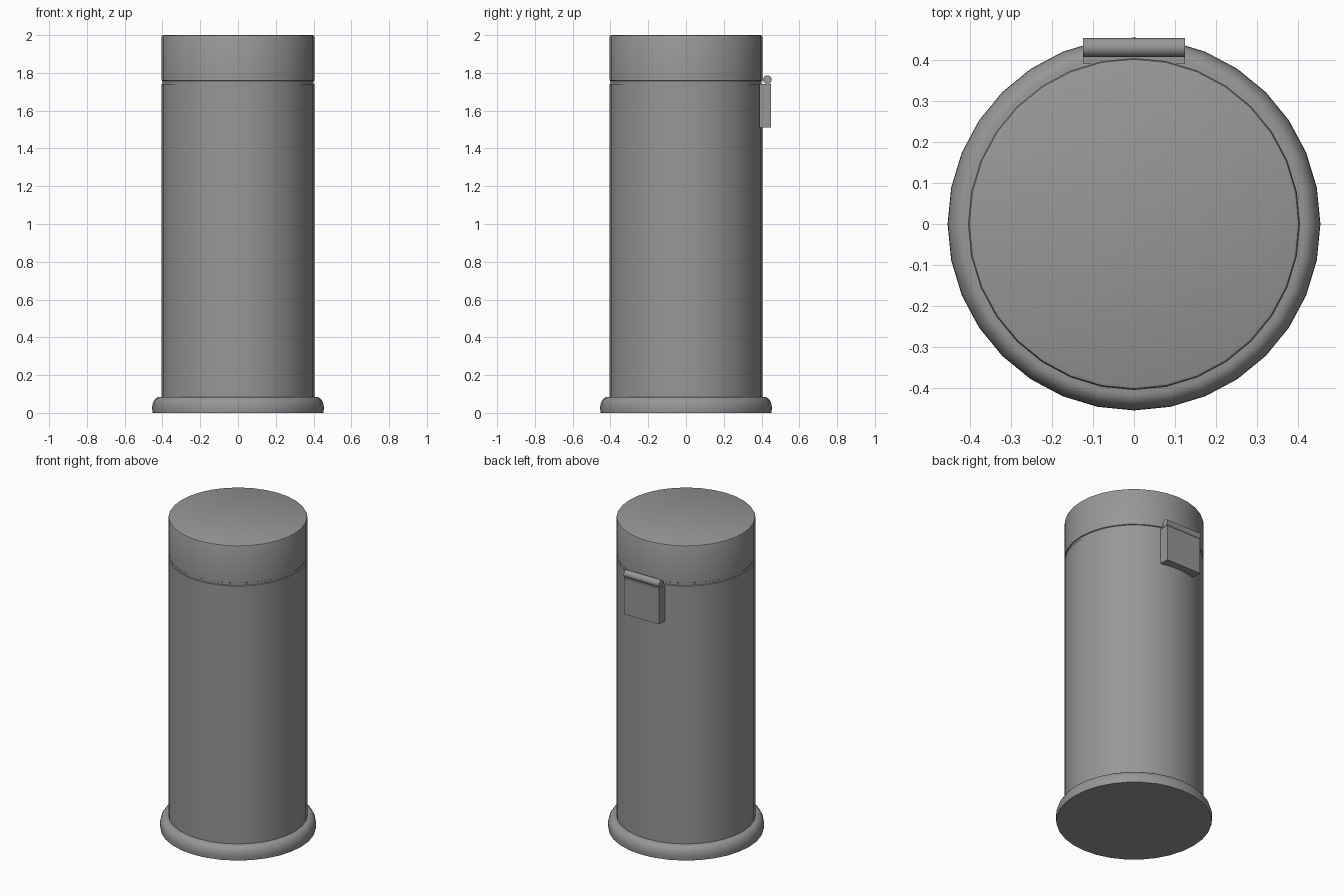
import bpy, bmesh, math
from mathutils import Matrix

if "Cube" in bpy.data.objects:
    bpy.data.objects.remove(bpy.data.objects["Cube"])

SIDES = 32

steel = bpy.data.materials.new("grey_steel")
steel.use_nodes = True
colour = (0.31, 0.31, 0.31, 1)
steel.diffuse_color = colour
steel.node_tree.nodes["Principled BSDF"].inputs["Base Color"].default_value = colour


def finish(bm, name, smooth=True):
    bmesh.ops.recalc_face_normals(bm, faces=bm.faces)
    mesh = bpy.data.meshes.new(name)
    bm.to_mesh(mesh)
    bm.free()
    mesh.materials.append(steel)
    obj = bpy.data.objects.new(name, mesh)
    bpy.context.collection.objects.link(obj)
    if smooth:
        bpy.ops.object.select_all(action="DESELECT")
        obj.select_set(True)
        bpy.context.view_layer.objects.active = obj
        bpy.ops.object.shade_smooth_by_angle(angle=math.radians(35))
    return obj


def lathe(name, profile):
    """Turn a (radius, height) profile around z and cap both ends."""
    bm = bmesh.new()
    rings = []
    for r, z in profile:
        rings.append([bm.verts.new((r * math.cos(a), r * math.sin(a), z))
                      for a in (math.tau * i / SIDES for i in range(SIDES))])
    for low, high in zip(rings, rings[1:]):
        for i in range(SIDES):
            j = (i + 1) % SIDES
            bm.faces.new((low[i], low[j], high[j], high[i]))
    bm.faces.new(rings[0])
    bm.faces.new(rings[-1])
    return finish(bm, name)


# Rounded foot ring with a closed underside
curve = [(0.415 + 0.04 * math.cos(t), 0.025 + 0.06 * math.sin(t))
         for t in (math.pi / 2 * k / 6 for k in range(7))]
lathe("base_ring", [(0.452, 0)] + curve)

# Tall bin body, with the narrower neck under the lid
lathe("body", [(0.405, 0.02), (0.405, 1.74), (0.4, 1.742), (0.4, 1.77)])

# Lid with a slightly softened top edge
lathe("lid", [(0.4, 1.757), (0.405, 1.76), (0.405, 1.99), (0.402, 1.997), (0.395, 2.0)])

# Hinge plate on the back
bm = bmesh.new()
bmesh.ops.create_cube(bm, size=1, matrix=Matrix.Translation((0, 0.42, 1.625))
                      @ Matrix.Diagonal((0.25, 0.06, 0.23, 1)))
finish(bm, "hinge_plate", smooth=False)

# Hinge pin lying along x above the plate
bm = bmesh.new()
bmesh.ops.create_cone(bm, cap_ends=True, segments=24, radius1=0.023, radius2=0.023, depth=0.25,
                      matrix=Matrix.Translation((0, 0.431, 1.764)) @ Matrix.Rotation(math.pi / 2, 4, "Y"))
finish(bm, "hinge_pin")
